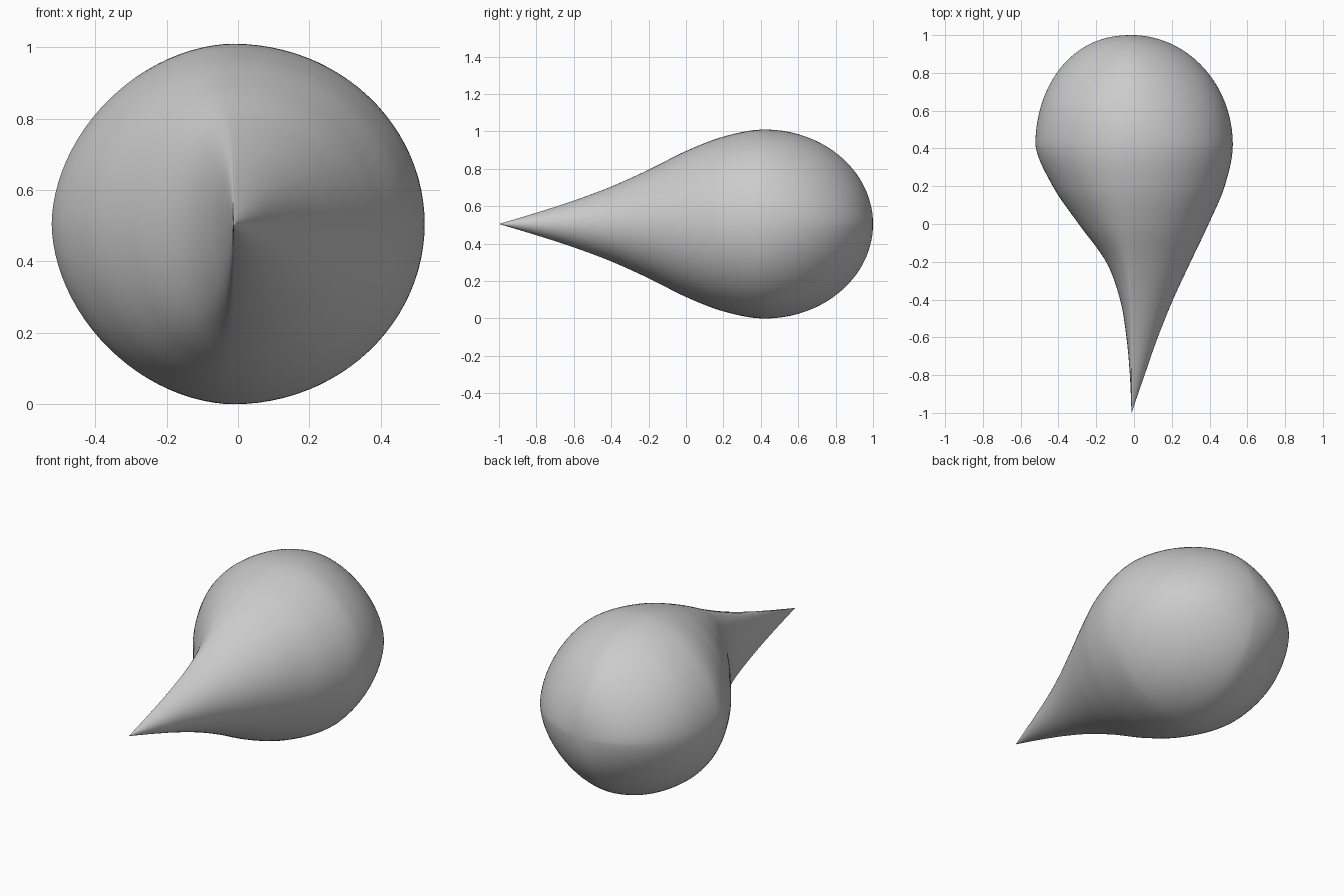
import bpy, bmesh
from math import cos, sin, pi, sqrt

if "Cube" in bpy.data.objects:
    bpy.data.objects.remove(bpy.data.objects["Cube"])

# Meridian stations of the drop: y, left x, right x, half height
STATIONS = [(-1.0, -0.013, -0.013, 0.0), (-0.8, -0.022, 0.056, 0.060),
            (-0.6, -0.040, 0.126, 0.125), (-0.4, -0.074, 0.207, 0.200),
            (-0.2, -0.148, 0.300, 0.290), (0.0, -0.293, 0.395, 0.390),
            (0.2, -0.430, 0.480, 0.467), (0.42, -0.522, 0.523, 0.505)]
AXIS, MID, WIDE = -0.013, 0.505, 0.42
SEGS = 96


def smooth_station(y):
    """Cubic interpolation of the front meridians, flat at the widest ring."""
    k = len(STATIONS)
    i = max(j for j in range(k - 1) if STATIONS[j][0] <= y + 1e-9)
    a, b = STATIONS[i], STATIONS[i + 1]
    h = b[0] - a[0]
    t = (y - a[0]) / h

    def slope(j, c):
        if j == k - 1:
            return -0.12 if c == 1 else 0.0
        lo, hi = STATIONS[max(j - 1, 0)], STATIONS[j + 1]
        return (hi[c] - lo[c]) / (hi[0] - lo[0])

    return [(2*t**3 - 3*t**2 + 1) * a[c] + (t**3 - 2*t**2 + t) * h * slope(i, c)
            + (3*t**2 - 2*t**3) * b[c] + (t**3 - t**2) * h * slope(i + 1, c)
            for c in (1, 2, 3)]


def section(y):
    """Left reach, right reach, half height and roundness at depth y."""
    if y <= WIDE:
        left, right, high = smooth_station(y)
        return AXIS - left, right - AXIS, high, 2.0
    s = (y - WIDE) / (1 - WIDE)
    e = sqrt(max(0.0, 1 - s * s))
    return 0.509 * e**0.9, 0.536 * e, 0.505 * e, 2.0 - 0.4 * s


def power(v, p):
    return (1 if v >= 0 else -1) * abs(v) ** (2 / p)


# Drop body: rings lofted from the pointed tail to the blunt back
ys = [-1 + (WIDE + 1) * i / 70 for i in range(1, 71)]
ys += [WIDE + (1 - WIDE) * sin(pi / 2 * i / 40) for i in range(1, 40)]
bm = bmesh.new()
rings = []
for y in ys:
    left, right, high, p = section(y)
    bulge = max(0.0, min(1.0, (y + 0.1) / 0.5))
    ring = []
    for k in range(SEGS):
        a = 2 * pi * k / SEGS
        c, s = cos(a), sin(a)
        q = p if c >= 0 else min(p, 2 - 0.15 * bulge)
        x = AXIS + power(c, q) * (right if c >= 0 else left)
        ring.append(bm.verts.new((x, y, MID + high * power(s, q))))
    rings.append(ring)
for r0, r1 in zip(rings, rings[1:]):
    for k in range(SEGS):
        n = (k + 1) % SEGS
        bm.faces.new((r0[k], r0[n], r1[n], r1[k]))
# Close both ends at a point
for ring, y in ((rings[0], -1.0), (rings[-1], 1.0)):
    tip = bm.verts.new((AXIS, y, MID))
    for k in range(SEGS):
        bm.faces.new((ring[k], ring[(k + 1) % SEGS], tip))
bmesh.ops.recalc_face_normals(bm, faces=bm.faces)
mesh = bpy.data.meshes.new("drop_body")
bm.to_mesh(mesh)
bm.free()
mesh.shade_smooth()
body = bpy.data.objects.new("drop_body", mesh)
bpy.context.collection.objects.link(body)
